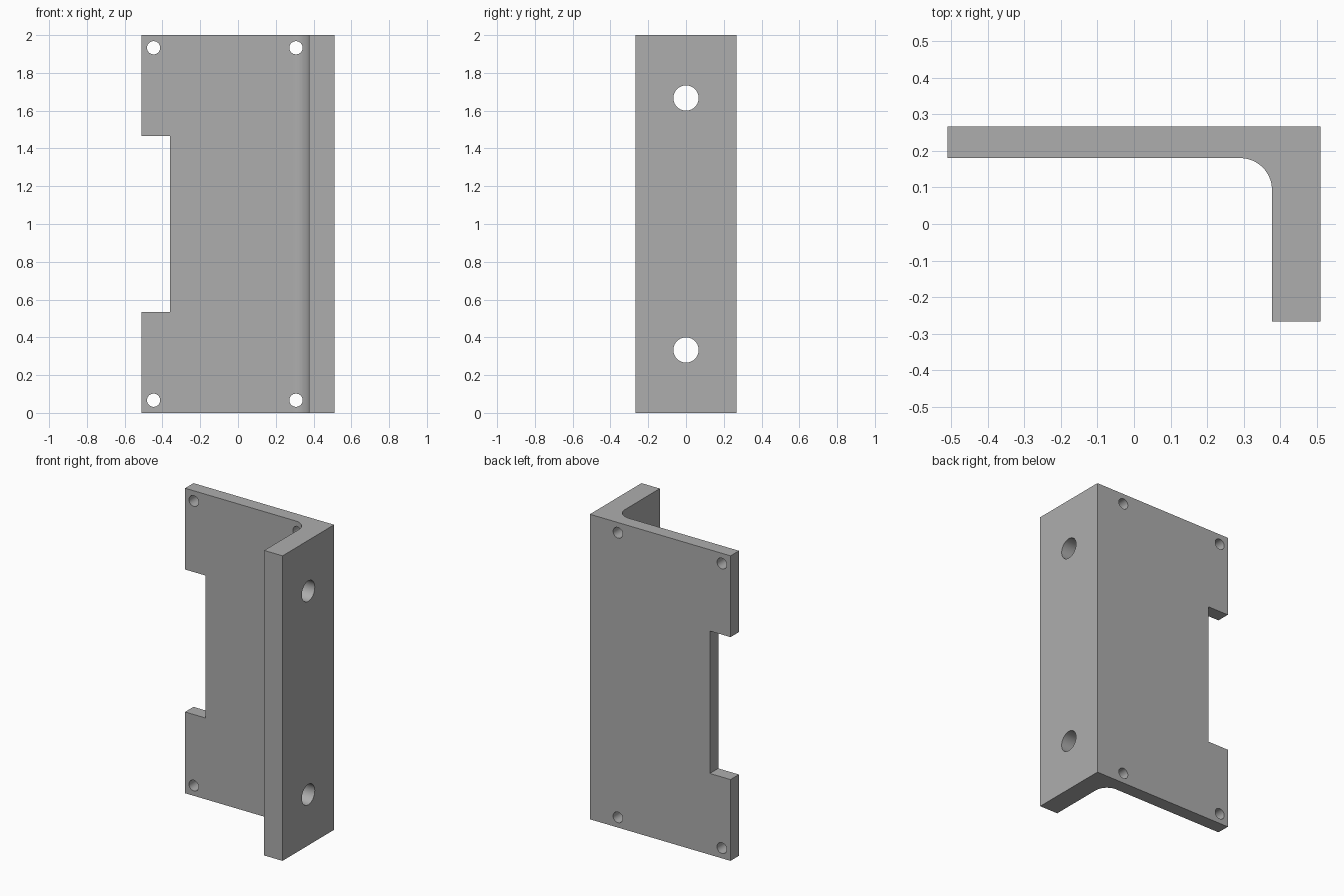
import bpy, bmesh
from math import sin, cos, pi, radians
from mathutils import Matrix, Vector

cube = bpy.data.objects.get("Cube")
if cube:
    bpy.data.objects.remove(cube, do_unlink=True)

HALF_X, HALF_Y, HEIGHT = 0.51, 0.267, 2.0
PLATE_Y, FLANGE_X, FILLET = 0.18, 0.377, 0.087

grey = bpy.data.materials.new("plain grey")
grey.use_nodes = True
grey.diffuse_color = (0.42, 0.42, 0.42, 1)
grey.node_tree.nodes["Principled BSDF"].inputs["Base Color"].default_value = grey.diffuse_color


def make_object(name, bm):
    bmesh.ops.recalc_face_normals(bm, faces=bm.faces)
    mesh = bpy.data.meshes.new(name)
    bm.to_mesh(mesh)
    bm.free()
    mesh.materials.append(grey)
    obj = bpy.data.objects.new(name, mesh)
    bpy.context.collection.objects.link(obj)
    return obj


def add_hole(bm, centre, radius, axis):
    turn = Matrix.Rotation(pi / 2, 4, axis)
    bmesh.ops.create_cone(bm, cap_ends=True, segments=48, radius1=radius, radius2=radius,
                          depth=0.4, matrix=Matrix.Translation(centre) @ turn)


# L-shaped section with a rounded inner corner, extruded upward
inner = [(FLANGE_X - FILLET + FILLET * cos(a), PLATE_Y - FILLET + FILLET * sin(a))
         for a in (pi / 2 * i / 16 for i in range(17))]
section = [(HALF_X, -HALF_Y), (HALF_X, HALF_Y), (-HALF_X, HALF_Y), (-HALF_X, PLATE_Y)]
section += inner[::-1] + [(FLANGE_X, -HALF_Y)]
bm = bmesh.new()
base = bm.faces.new([bm.verts.new((x, y, 0)) for x, y in section])
top = bmesh.ops.extrude_face_region(bm, geom=[base])["geom"]
bmesh.ops.translate(bm, vec=(0, 0, HEIGHT), verts=[v for v in top if isinstance(v, bmesh.types.BMVert)])
bracket = make_object("angle_bracket", bm)

# Cutters: edge notch, corner screw holes and flange bolt holes
bm = bmesh.new()
bmesh.ops.create_cube(bm, size=1, matrix=Matrix.Translation((-0.56, 0.22, 1))
                      @ Matrix.Diagonal((0.4, 0.4, 0.934, 1)))
for side in (-1, 1):
    for x in (-0.447, 0.307):
        add_hole(bm, Vector((x, 0.25, 1 + side * 0.933)), 0.035, 'X')
    add_hole(bm, Vector((0.45, 0, 1 + side * 0.667)), 0.067, 'Y')
cutter = make_object("hole_cutter", bm)
cutter.hide_render = True

cut = bracket.modifiers.new("holes_and_notch", 'BOOLEAN')
cut.operation = 'DIFFERENCE'
cut.solver = 'EXACT'
cut.object = cutter
bpy.ops.object.select_all(action='DESELECT')
bracket.select_set(True)
bpy.context.view_layer.objects.active = bracket
bpy.ops.object.modifier_apply(modifier=cut.name)
bpy.data.objects.remove(cutter, do_unlink=True)

# Smooth fillet and hole walls, sharp edges elsewhere
bpy.ops.object.shade_smooth_by_angle(angle=radians(30))
